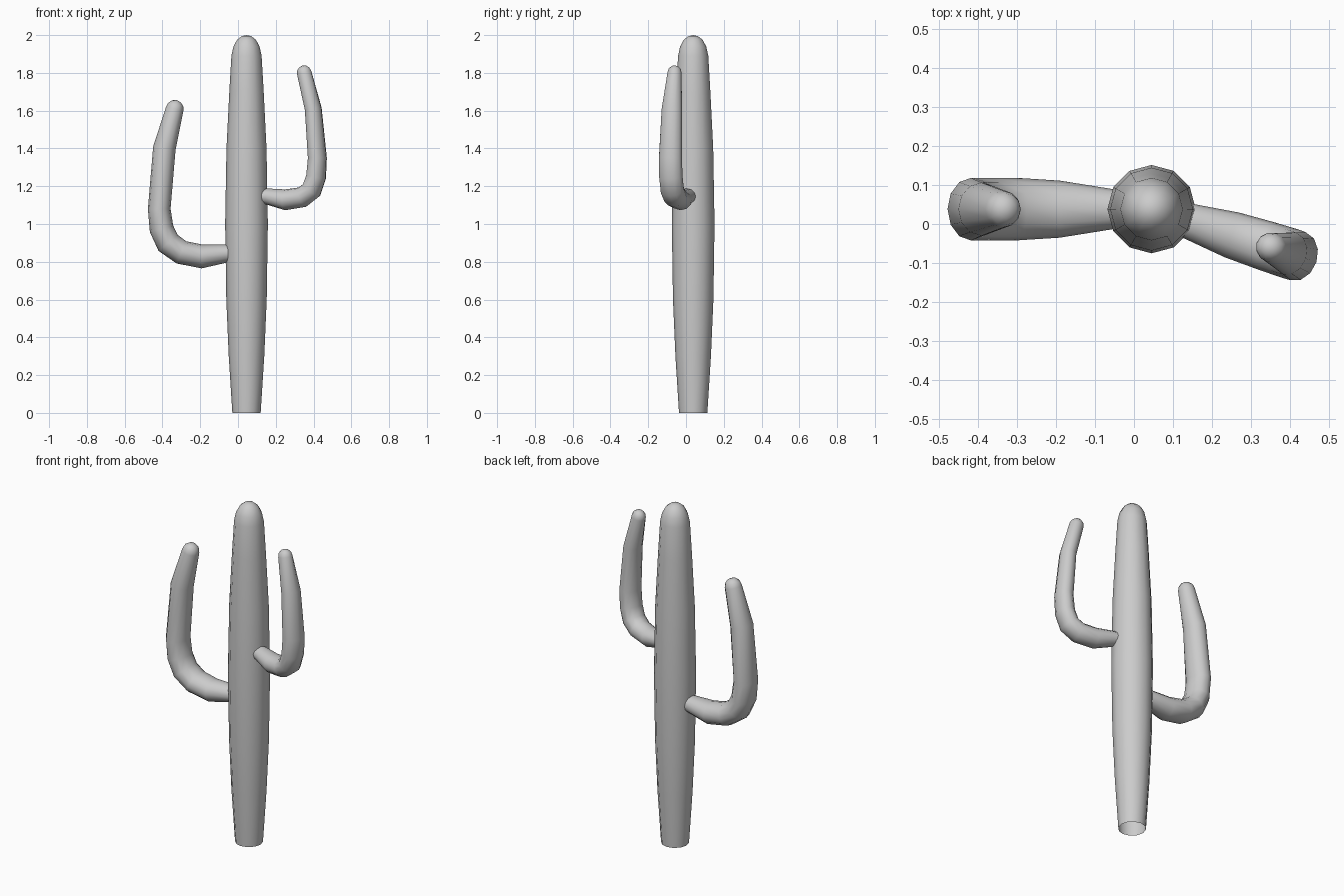
import bpy, bmesh, math
from mathutils import Vector

if "Cube" in bpy.data.objects:
    bpy.data.objects.remove(bpy.data.objects["Cube"], do_unlink=True)

SIDES = 12
CENTRE = Vector((0.045, 0.038, 0))

skin = bpy.data.materials.new("plain_grey")
skin.use_nodes = True
skin.diffuse_color = (0.6, 0.6, 0.6, 1)
skin.node_tree.nodes["Principled BSDF"].inputs["Base Color"].default_value = (0.6, 0.6, 0.6, 1)


def loft(name, rings, tip):
    """Skin a list of (centre, axis, axis) ellipses and close the far end at tip."""
    bm = bmesh.new()
    loops = []
    for c, a, b in rings:
        angles = [2 * math.pi * i / SIDES for i in range(SIDES)]
        loops.append([bm.verts.new(c + a * math.cos(t) + b * math.sin(t)) for t in angles])
    for lo, hi in zip(loops, loops[1:]):
        for i in range(SIDES):
            j = (i + 1) % SIDES
            bm.faces.new((lo[i], lo[j], hi[j], hi[i]))
    end = bm.verts.new(tip)
    for i in range(SIDES):
        bm.faces.new((loops[-1][i], loops[-1][(i + 1) % SIDES], end))
    bmesh.ops.recalc_face_normals(bm, faces=bm.faces)
    for f in bm.faces:
        f.smooth = True
    mesh = bpy.data.meshes.new(name)
    bm.to_mesh(mesh)
    bm.free()
    mesh.materials.append(skin)
    ob = bpy.data.objects.new(name, mesh)
    bpy.context.collection.objects.link(ob)
    return ob


def arm(name, heading, path):
    """Path entries: distance from trunk axis, height, in-plane and sideways radius."""
    out = Vector((math.cos(heading), math.sin(heading), 0))
    up = Vector((0, 0, 1))
    side = up.cross(out)
    pts = [CENTRE + out * s + up * z for s, z, a, b in path]
    rings = []
    for i, (s, z, a, b) in enumerate(path):
        before = (pts[i] - pts[max(i - 1, 0)]).normalized()
        after = (pts[min(i + 1, len(pts) - 1)] - pts[i]).normalized()
        t = (before + after).normalized()
        rings.append((pts[i], side.cross(t) * a, side * b))
    # rounded tip
    c, a, b = rings[-1]
    r = path[-1][2]
    for k in (30, 60):
        f = math.radians(k)
        rings.append((c + t * r * math.sin(f), a * math.cos(f), b * math.cos(f)))
    return loft(name, rings, c + t * r)


# Trunk: open at the base, swollen in the middle, domed on top
profile = [(0, 0.075), (0.3, 0.094), (0.6, 0.107), (1.0, 0.113), (1.4, 0.106), (1.7, 0.091),
           (1.89, 0.08), (1.94, 0.069), (1.975, 0.05), (1.994, 0.026)]
loft("trunk", [(CENTRE + Vector((0, 0, z)), Vector((r, 0, 0)), Vector((0, r, 0)))
               for z, r in profile], CENTRE + Vector((0, 0, 2)))

# Arms: leave the trunk sideways, then bend upward and taper
arm("right_arm", math.pi, [
    (0.05, 0.845, 0.042, 0.044), (0.11, 0.843, 0.048, 0.053), (0.235, 0.828, 0.063, 0.073),
    (0.345, 0.85, 0.064, 0.08), (0.415, 0.9, 0.066, 0.08), (0.45, 0.975, 0.064, 0.08),
    (0.462, 1.08, 0.06, 0.08), (0.435, 1.4, 0.06, 0.068), (0.38, 1.61, 0.047, 0.047)])
arm("left_arm", math.radians(-17.8), [
    (0.05, 1.15, 0.035, 0.04), (0.12, 1.145, 0.043, 0.048), (0.215, 1.128, 0.055, 0.06),
    (0.31, 1.142, 0.055, 0.064), (0.362, 1.18, 0.055, 0.065), (0.387, 1.25, 0.052, 0.065),
    (0.394, 1.35, 0.049, 0.064), (0.371, 1.61, 0.044, 0.056), (0.321, 1.8, 0.04, 0.038)])
